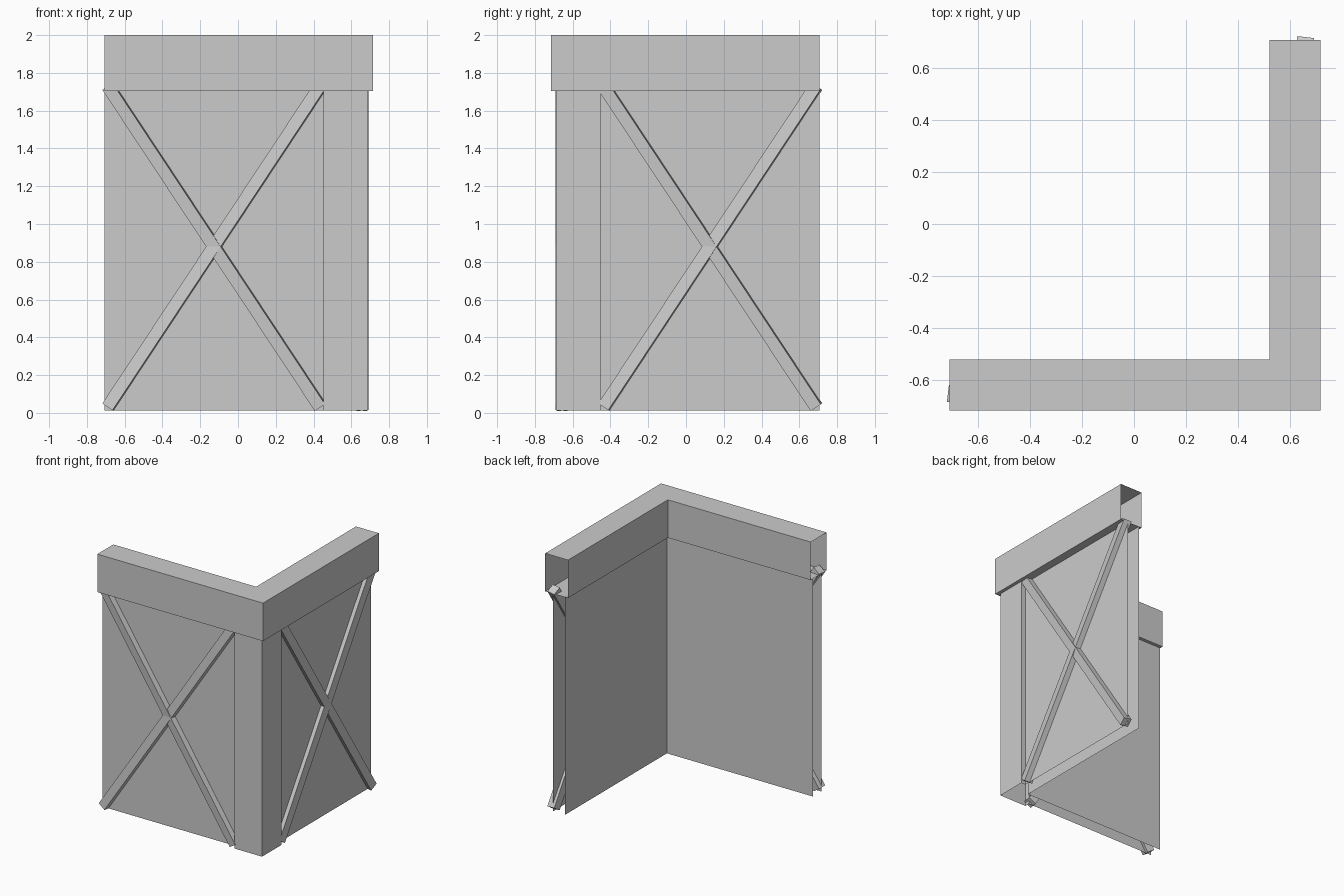
import bpy
from math import radians, sin, cos
from mathutils import Vector

if "Cube" in bpy.data.objects:
    bpy.data.objects.remove(bpy.data.objects["Cube"])

L, R = -0.708, 0.706          # free ends of the front wing (x) and side wing (y)
BASE, RAIL, TOP = 0.013, 1.705, 2.0


def make(name, verts, faces):
    me = bpy.data.meshes.new(name)
    me.from_pydata(verts, [], faces)
    ob = bpy.data.objects.new(name, me)
    bpy.context.collection.objects.link(ob)
    return ob


def sheet(name, path, z0, z1):
    """Open vertical wall following a plan path."""
    n = len(path)
    verts = [(x, y, z) for z in (z0, z1) for x, y in path]
    make(name, verts, [(i, i + 1, n + i + 1, n + i) for i in range(n - 1)])


def l_path(d):
    return [(L, -d), (d, -d), (d, R)]


# Counter band: hollow box section swept round the corner, open at both ends
ring = [(0.716, RAIL), (0.716, TOP), (0.52, TOP), (0.52, RAIL)]
verts = [(*l_path(d)[s], z) for s in range(3) for d, z in ring]
faces = [(s * 4 + j, s * 4 + 4 + j, s * 4 + 4 + (j + 1) % 4, s * 4 + (j + 1) % 4)
         for s in range(2) for j in range(4)]
make("counter_band", verts, faces)

# Outer wall: recessed panels either side of a raised corner post
P, C, W = 0.65, 0.689, 0.452
sheet("outer_wall", [(L, -P), (W, -P), (W, -C), (C, -C), (C, -W), (P, -W), (P, R)], BASE, RAIL)

# Inner wall
sheet("inner_wall", l_path(0.547)[::-1], BASE, RAIL)


# Crossed braces: square beams rolled slightly about their length
def brace(name, mid, out, along, lean):
    up = Vector((0, 0, 1))
    axis = along * (0.5625 * lean) + up * 0.85
    half_len = axis.length
    axis.normalize()
    side = along * axis.z - up * (axis.dot(along))
    t = radians(8)
    n = out * cos(t) - side * sin(t)
    p = side * cos(t) + out * sin(t)
    h = 0.0325
    c = along * mid + out * 0.655 + up * 0.88
    verts = [c + axis * half_len * a + p * h * i + n * h * j
             for a in (-1, 1) for i, j in ((-1, -1), (1, -1), (1, 1), (-1, 1))]
    faces = [(3, 2, 1, 0), (4, 5, 6, 7)]
    faces += [(i, (i + 1) % 4, 4 + (i + 1) % 4, 4 + i) for i in range(4)]
    make(name, verts, faces)


X, Y = Vector((1, 0, 0)), Vector((0, 1, 0))
for wing, mid, out, along in (("front", -0.125, -Y, X), ("side", 0.128, X, Y)):
    for label, lean in (("rising", 1), ("falling", -1)):
        brace(f"{wing}_brace_{label}", mid, out, along, lean)
